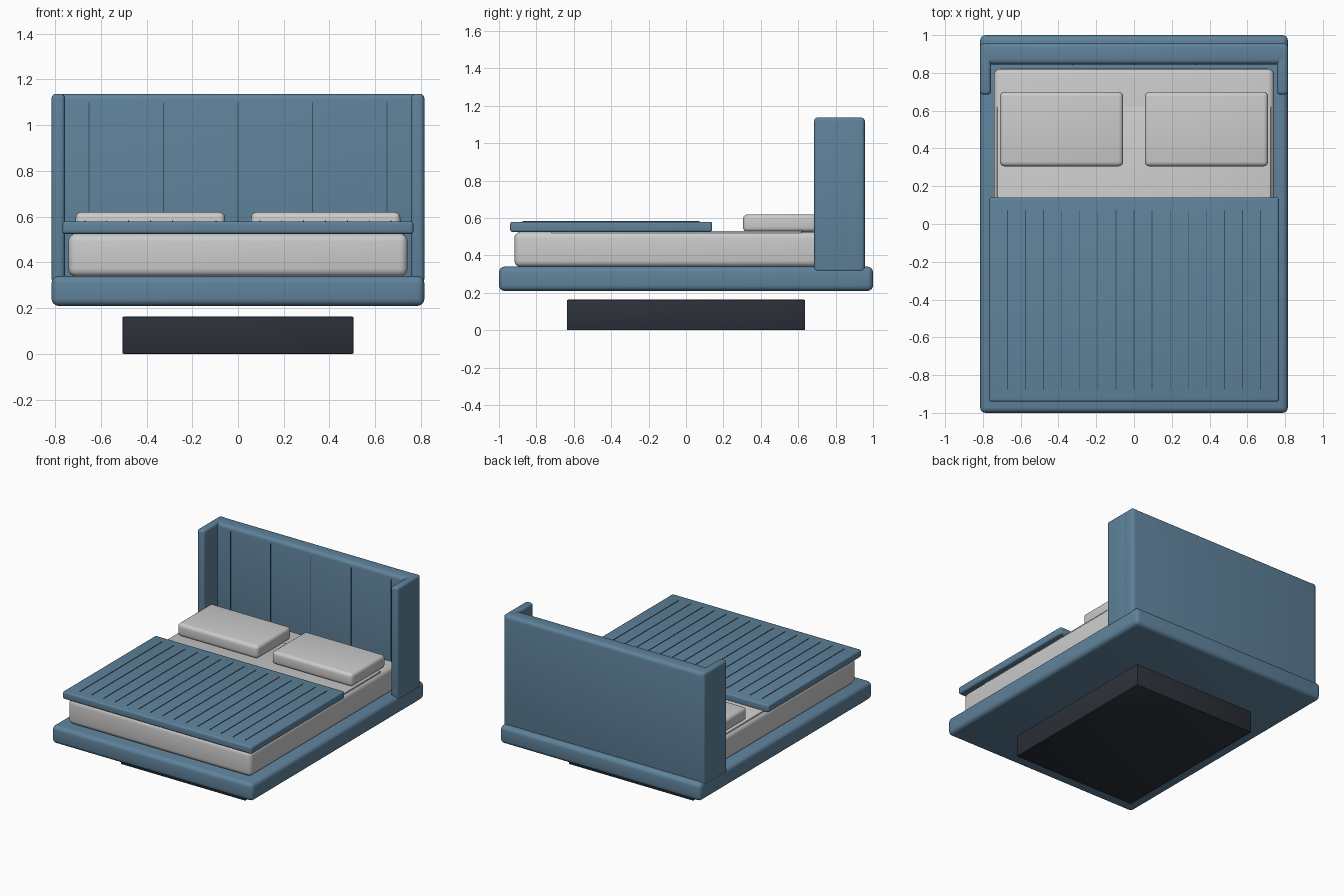
import bpy

if "Cube" in bpy.data.objects:
    bpy.data.objects.remove(bpy.data.objects["Cube"])

def material(name, color):
    m = bpy.data.materials.new(name)
    m.diffuse_color = (*color, 1)
    m.use_nodes = True
    m.node_tree.nodes["Principled BSDF"].inputs["Base Color"].default_value = m.diffuse_color
    return m

BLUE = material("blue_fabric", (0.115, 0.225, 0.33))
DARK = material("dark_base", (0.025, 0.03, 0.04))
SEAM = material("seam", (0.04, 0.08, 0.12))

def box(name, x, y, z, mat=None, bevel=0.0, segments=4):
    """Rounded box from (min, max) ranges on each axis."""
    size = [r[1] - r[0] for r in (x, y, z)]
    bpy.ops.mesh.primitive_cube_add(size=1, location=[sum(r) / 2 for r in (x, y, z)])
    ob = bpy.context.object
    ob.name = name
    ob.scale = size
    bpy.ops.object.transform_apply(location=False, rotation=False, scale=True)
    if mat:
        ob.data.materials.append(mat)
    if bevel:
        mod = ob.modifiers.new("rounding", 'BEVEL')
        mod.width = bevel
        mod.segments = segments
        bpy.ops.object.modifier_apply(modifier=mod.name)
        bpy.ops.object.shade_smooth_by_angle()
    return ob

# Base and upholstered frame
box("plinth", (-0.505, 0.505), (-0.637, 0.637), (0, 0.163), DARK, 0.005, 2)
box("bed_frame", (-0.815, 0.815), (-1, 1), (0.21, 0.34), BLUE, 0.03)

# Headboard with side wings
box("headboard", (-0.815, 0.815), (0.845, 0.958), (0.31, 1.137), BLUE, 0.026)
for s, side in ((-1, "left"), (1, "right")):
    box(f"headboard_wing_{side}", sorted((s * 0.757, s * 0.815)),
        (0.685, 0.955), (0.31, 1.137), BLUE, 0.018)

# Vertical seams on the headboard
for i in range(-2, 3):
    x = i * 0.326
    box(f"headboard_seam_{i + 3}", (x - 0.002, x + 0.002), (0.842, 0.85), (0.42, 1.10), SEAM)

# Mattress, sheet and pillows
box("mattress", (-0.742, 0.742), (-0.918, 0.822), (0.338, 0.526), None, 0.035)
box("sheet", (-0.725, 0.725), (-0.72, 0.62), (0.515, 0.531), None, 0.004, 2)
for s, side in ((-1, "left"), (1, "right")):
    box(f"pillow_{side}", sorted((s * 0.057, s * 0.71)),
        (0.305, 0.70), (0.525, 0.62), None, 0.025)

# Blanket with quilting seams
box("blanket", (-0.767, 0.767), (-0.94, 0.14), (0.525, 0.58), BLUE, 0.012)
for i in range(-7, 8):
    x = i * 0.0957
    box(f"blanket_seam_{i + 8}", (x - 0.002, x + 0.002), (-0.875, 0.073), (0.576, 0.583), SEAM)
